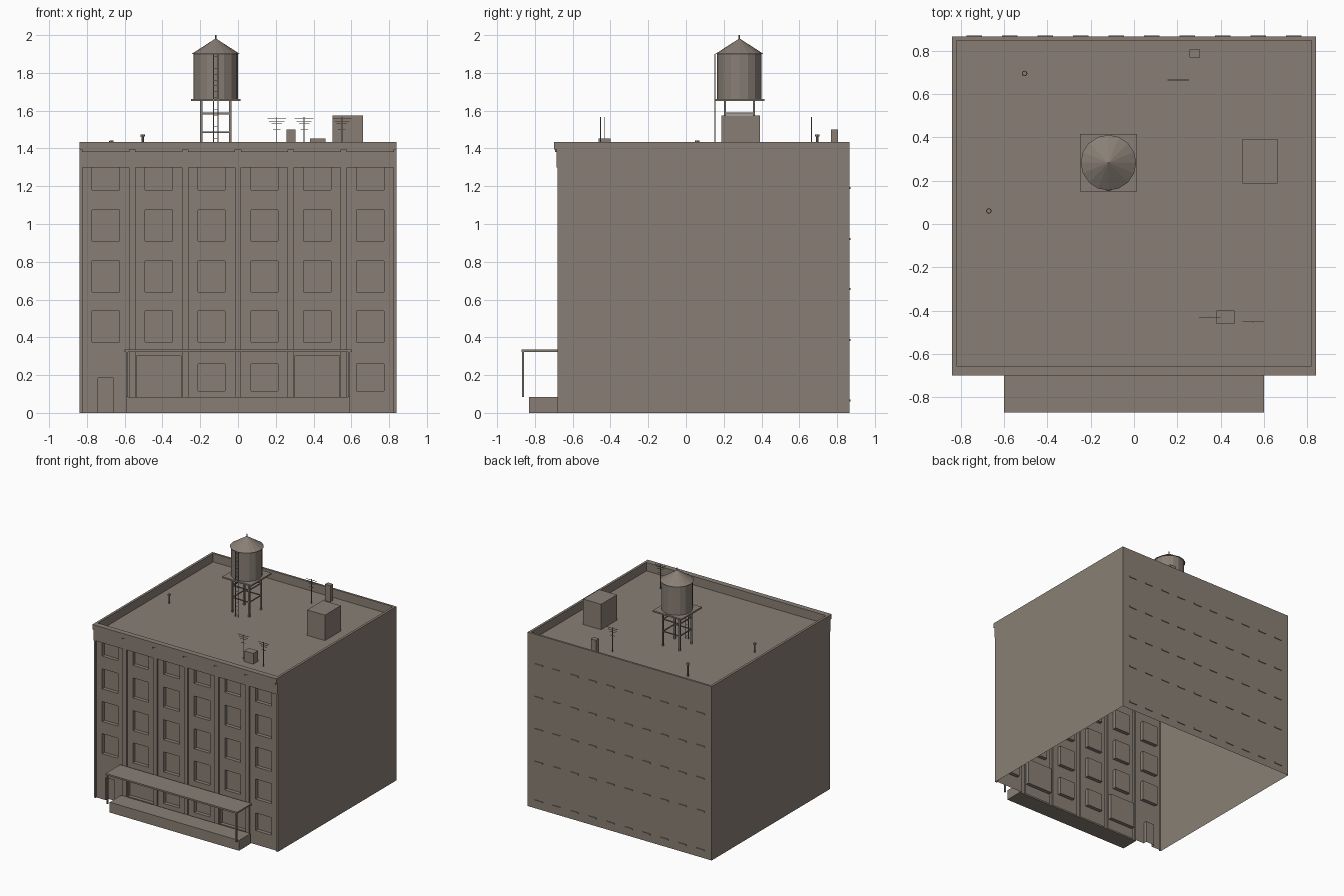
import bpy, bmesh, math
from mathutils import Vector

if "Cube" in bpy.data.objects:
    bpy.data.objects.remove(bpy.data.objects["Cube"])

stone = bpy.data.materials.new("grey_brown_stone")
stone.diffuse_color = (0.25, 0.213, 0.178, 1)
stone.use_nodes = True
stone.node_tree.nodes["Principled BSDF"].inputs["Base Color"].default_value = stone.diffuse_color

HX, YF, YB, TOP, ROOF = 0.84, -0.68, 0.865, 1.435, 1.365


def add_object(name, bm):
    mesh = bpy.data.meshes.new(name)
    bm.to_mesh(mesh)
    bm.free()
    mesh.materials.append(stone)
    obj = bpy.data.objects.new(name, mesh)
    bpy.context.collection.objects.link(obj)
    return obj


def quad(bm, *pts):
    bm.faces.new([bm.verts.new(p) for p in pts])


def add_box(bm, x0, x1, y0, y1, z0, z1):
    verts = bmesh.ops.create_cube(bm, size=1)["verts"]
    for v in verts:
        v.co = ((x0 + x1) / 2 + v.co.x * (x1 - x0),
                (y0 + y1) / 2 + v.co.y * (y1 - y0),
                (z0 + z1) / 2 + v.co.z * (z1 - z0))


def box(name, *bounds):
    bm = bmesh.new()
    add_box(bm, *bounds)
    return add_object(name, bm)


def add_cone(bm, x, y, z0, z1, r0, r1, sides=8):
    verts = bmesh.ops.create_cone(bm, cap_ends=True, segments=sides, radius1=r0,
                                  radius2=r1, depth=z1 - z0)["verts"]
    bmesh.ops.translate(bm, verts=verts, vec=Vector((x, y, (z0 + z1) / 2)))


# Facade layout: six bays, five floors
BAYS = [-0.70, -0.42, -0.14, 0.14, 0.42, 0.70]
BAY_HALF, WIN_HALF, BAY_TOP = 0.123, 0.072, 1.30
openings = []
for i, c in enumerate(BAYS):
    for z0, z1 in [(0.375, 0.54), (0.64, 0.805), (0.91, 1.075), (1.18, BAY_TOP)]:
        openings.append((c - WIN_HALF, c + WIN_HALF, z0, z1))
    if i == 0:
        openings.append((c - 0.04, c + 0.04, 0, 0.185))          # door
    elif i in (1, 4):
        openings.append((c - 0.117, c + 0.117, 0.085, 0.30))     # wide shop window
    else:
        openings.append((c - WIN_HALF, c + WIN_HALF, 0.115, 0.26))


def depth(x, z):
    if any(a < x < b and c < z < d for a, b, c, d in openings):
        return YF + 0.042
    if z < BAY_TOP and any(abs(x - c) < BAY_HALF for c in BAYS):
        return YF + 0.012
    return YF


# Building shell: stepped facade, plain walls, parapet and sunken roof, open below
bm = bmesh.new()
xs = sorted({round(v, 4) for v in [-HX, HX] + [c + s * BAY_HALF for c in BAYS for s in (-1, 1)]
             + [v for o in openings for v in o[:2]]})
zs = sorted({round(v, 4) for v in [0, BAY_TOP, TOP] + [v for o in openings for v in o[2:]]})
for i in range(len(xs) - 1):
    for j in range(len(zs) - 1):
        x0, x1, z0, z1 = xs[i], xs[i + 1], zs[j], zs[j + 1]
        xm, zm = (x0 + x1) / 2, (z0 + z1) / 2
        a = depth(xm, zm)
        quad(bm, (x0, a, z0), (x1, a, z0), (x1, a, z1), (x0, a, z1))
        if i + 2 < len(xs):
            b = depth((x1 + xs[i + 2]) / 2, zm)
            if a != b:
                quad(bm, (x1, a, z0), (x1, b, z0), (x1, b, z1), (x1, a, z1))
        if j + 2 < len(zs):
            b = depth(xm, (z1 + zs[j + 2]) / 2)
            if a != b:
                quad(bm, (x0, a, z1), (x1, a, z1), (x1, b, z1), (x0, b, z1))

outer = [(-HX, YF), (HX, YF), (HX, YB), (-HX, YB)]
inner = [(-0.82, -0.655), (0.82, -0.655), (0.82, 0.848), (-0.82, 0.848)]
for k in range(4):
    p, q = outer[k], outer[(k + 1) % 4]
    r, s = inner[k], inner[(k + 1) % 4]
    if k:
        quad(bm, (*p, 0), (*q, 0), (*q, TOP), (*p, TOP))
    quad(bm, (*p, TOP), (*q, TOP), (*s, TOP), (*r, TOP))
    quad(bm, (*s, ROOF), (*r, ROOF), (*r, TOP), (*s, TOP))
quad(bm, *[(*p, ROOF) for p in inner])
bmesh.ops.remove_doubles(bm, verts=bm.verts, dist=1e-5)
add_object("building_shell", bm)

# Cornice, frieze band and the small blocks below the cornice
box("cornice", -HX, HX, -0.70, YF, 1.395, TOP)
box("frieze_band", -HX, HX, -0.686, YF, BAY_TOP, 1.395)
bm = bmesh.new()
for c in BAYS:
    add_box(bm, c - 0.125, c + 0.125, -0.694, -0.686, 1.38, 1.395)
add_object("cornice_blocks", bm)

# Thin sills on the back wall
bm = bmesh.new()
for i in range(10):
    x = -0.738 + i * 0.164
    for z in (0.065, 0.385, 0.655, 0.92, 1.19):
        add_box(bm, x - 0.036, x + 0.036, YB, YB + 0.006, z - 0.005, z + 0.005)
add_object("back_sills", bm)

# Loading dock with canopy
box("dock", -0.59, 0.59, -0.83, YF, 0, 0.085)
box("canopy", -0.60, 0.60, -0.87, YF, 0.322, 0.335)
bm = bmesh.new()
for x in (-0.588, 0.588):
    add_box(bm, x - 0.006, x + 0.006, -0.868, -0.858, 0.085, 0.322)
add_object("canopy_posts", bm)

# Water tower
TX, TY = -0.118, 0.283
bm = bmesh.new()
add_cone(bm, TX, TY, 1.66, 1.905, 0.118, 0.118, 16)
add_object("water_tank", bm)
bm = bmesh.new()
add_cone(bm, TX, TY, 1.90, 1.98, 0.128, 0.004, 16)
add_cone(bm, TX, TY, 1.96, 2.0, 0.004, 0.004)
add_object("tank_roof", bm)
box("tank_platform", TX - 0.132, TX + 0.132, TY - 0.132, TY + 0.132, 1.65, 1.662)
bm = bmesh.new()
for sx in (-1, 1):
    for sy in (-1, 1):
        x, y = TX + sx * 0.077, TY + sy * 0.077
        add_box(bm, x - 0.006, x + 0.006, y - 0.006, y + 0.006, ROOF, 1.65)
    for z in (1.485, 1.585):
        x, y = TX + sx * 0.077, TY + sx * 0.077
        add_box(bm, x - 0.003, x + 0.003, TY - 0.077, TY + 0.077, z - 0.004, z + 0.004)
        add_box(bm, TX - 0.077, TX + 0.077, y - 0.003, y + 0.003, z - 0.004, z + 0.004)
add_object("tower_legs", bm)
bm = bmesh.new()
for s in (-1, 1):
    x = TX + s * 0.012
    add_box(bm, x - 0.002, x + 0.002, 0.151, 0.155, ROOF, 1.90)
for i in range(17):
    z = 1.39 + i * 0.031
    add_box(bm, TX - 0.012, TX + 0.012, 0.152, 0.154, z - 0.001, z + 0.001)
add_object("tank_ladder", bm)

# Rooftop boxes
box("stair_house", 0.50, 0.663, 0.187, 0.393, ROOF, 1.575)
box("chimney", 0.256, 0.305, 0.768, 0.805, ROOF, 1.50)
box("air_unit", 0.38, 0.463, -0.462, -0.40, ROOF, 1.453)

# Vent pipes with caps
bm = bmesh.new()
for x, y, z in [(-0.505, 0.695, 1.475), (-0.67, 0.06, 1.442)]:
    add_cone(bm, x, y, ROOF, z - 0.01, 0.007, 0.007)
    add_cone(bm, x, y, z - 0.012, z, 0.013, 0.011)
add_object("vent_pipes", bm)

# Antennas
bm = bmesh.new()
for x, y in [(0.205, 0.665), (0.35, -0.43), (0.55, -0.452)]:
    add_box(bm, x - 0.002, x + 0.002, y - 0.002, y + 0.002, ROOF, 1.567)
    for z, half in [(1.56, 0.05), (1.545, 0.04), (1.53, 0.028), (1.50, 0.02)]:
        add_box(bm, x - half, x + half, y - 0.0015, y + 0.0015, z - 0.0015, z + 0.0015)
add_object("antennas", bm)
